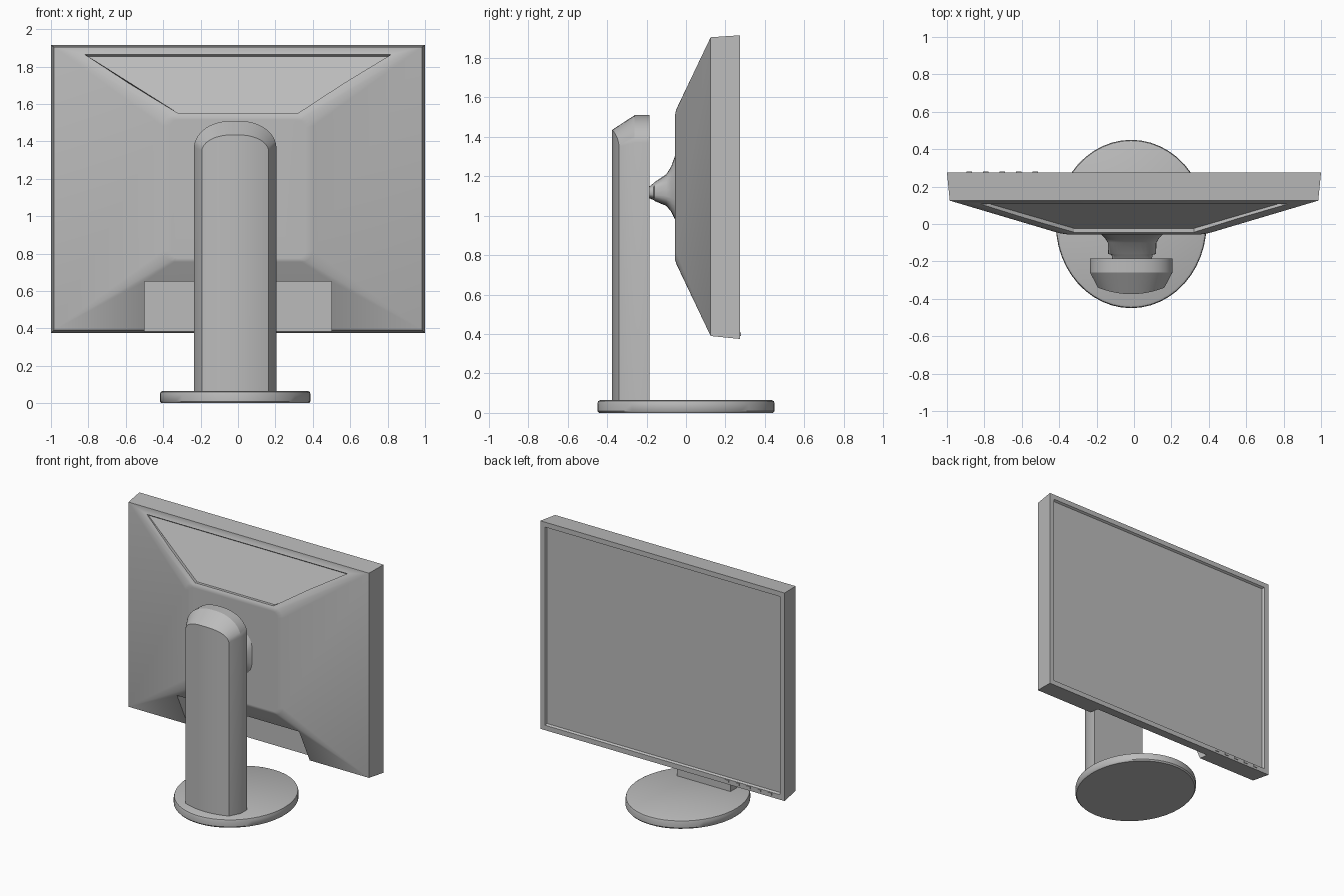
import bpy, bmesh, math
from math import cos, sin, pi

cube = bpy.data.objects.get("Cube")
if cube:
    bpy.data.objects.remove(cube, do_unlink=True)

grey = bpy.data.materials.new("Light grey plastic")
grey.use_nodes = True
grey.diffuse_color = (0.5, 0.5, 0.5, 1)
grey.node_tree.nodes["Principled BSDF"].inputs["Base Color"].default_value = (0.5, 0.5, 0.5, 1)


def finish(bm, name):
    """Turn a bmesh into a linked object with clean outward normals."""
    bmesh.ops.remove_doubles(bm, verts=bm.verts, dist=0.0001)
    bmesh.ops.recalc_face_normals(bm, faces=bm.faces)
    mesh = bpy.data.meshes.new(name)
    bm.to_mesh(mesh)
    bm.free()
    mesh.materials.append(grey)
    obj = bpy.data.objects.new(name, mesh)
    bpy.context.collection.objects.link(obj)
    return obj


def activate(obj):
    bpy.ops.object.select_all(action="DESELECT")
    obj.select_set(True)
    bpy.context.view_layer.objects.active = obj


def smooth(obj, degrees=30):
    activate(obj)
    bpy.ops.object.shade_smooth_by_angle(angle=math.radians(degrees))


def loft(name, rings):
    """Skin closed rings of equal length and cap both ends."""
    bm = bmesh.new()
    rows = [[bm.verts.new(p) for p in ring] for ring in rings]
    for a, b in zip(rows, rows[1:]):
        for i in range(len(a)):
            j = (i + 1) % len(a)
            bm.faces.new((a[i], a[j], b[j], b[i]))
    bm.faces.new(rows[0])
    bm.faces.new(rows[-1])
    return finish(bm, name)


def box(name, x, y, z):
    return loft(name, [[(x[0], y[0], h), (x[1], y[0], h), (x[1], y[1], h), (x[0], y[1], h)]
                       for h in z])


def cut(obj, cutter):
    mod = obj.modifiers.new("cut", "BOOLEAN")
    mod.operation = "DIFFERENCE"
    mod.solver = "EXACT"
    mod.object = cutter
    activate(obj)
    bpy.ops.object.modifier_apply(modifier=mod.name)
    bpy.data.objects.remove(cutter, do_unlink=True)


# Oval base with softened rims
def oval(scale, z, n=48):
    return [(-0.015 + 0.403 * scale * cos(2 * pi * i / n),
             0.45 * scale * sin(2 * pi * i / n), z) for i in range(n)]


base = loft("base", [oval(0.98, 0), oval(1, 0.01), oval(1, 0.045),
                     oval(0.99, 0.06), oval(0.965, 0.065)])
smooth(base, 40)

# Stand column: arched sections stacked from its rear to its bowed face
STEPS = 24


def arch(y, half_width, shoulder, top, bow=0):
    points = []
    for i in range(STEPS + 1):
        u = -cos(pi * i / STEPS)
        rise = max(0, 1 - abs(u) ** 2.4) ** 0.55
        front = y - bow * (1 - u * u)
        points.append(((-0.015 + half_width * u, front, 0.05),
                       (-0.015 + half_width * u, front, shoulder + (top - shoulder) * rise)))
    return points


bm = bmesh.new()
sections = [[(bm.verts.new(lo), bm.verts.new(hi)) for lo, hi in s] for s in (
    arch(-0.185, 0.22, 1.37, 1.51), arch(-0.26, 0.22, 1.37, 1.51),
    arch(-0.34, 0.178, 1.35, 1.435, 0.035))]
for s in (sections[0], sections[-1]):
    for a, b in zip(s, s[1:]):
        bm.faces.new((a[0], b[0], b[1], a[1]))
for s, t in zip(sections, sections[1:]):
    for k in (0, 1):
        for i in range(STEPS):
            bm.faces.new((s[i][k], s[i + 1][k], t[i + 1][k], t[i][k]))
    for i in (0, STEPS):
        bm.faces.new((s[i][0], s[i][1], t[i][1], t[i][0]))
smooth(finish(bm, "stand_column"))


# Flared mount between column and panel
def pad(y, half_width, low, high, n=32):
    ring = []
    for i in range(n):
        c, s = cos(2 * pi * i / n), sin(2 * pi * i / n)
        ring.append((-0.01 + half_width * math.copysign(abs(c) ** 0.6, c), y,
                     (low + high) / 2 + (high - low) / 2 * math.copysign(abs(s) ** 0.6, s)))
    return ring


smooth(loft("mount", [pad(-0.19, 0.105, 1.09, 1.145), pad(-0.165, 0.11, 1.08, 1.165),
                      pad(-0.16, 0.128, 1.075, 1.17), pad(-0.10, 0.13, 1.05, 1.21),
                      pad(-0.075, 0.145, 1.02, 1.25), pad(-0.05, 0.17, 0.97, 1.32)]), 40)


# Panel housing: tapered back with soft corners, then the rim
def rounded(y, half_width, low, high, radius=0.0, n=4):
    ring = []
    for k, (sx, sz) in enumerate(((1, 1), (-1, 1), (-1, -1), (1, -1))):
        cx = sx * (half_width - radius)
        cz = high - radius if sz > 0 else low + radius
        for i in range(n + 1):
            a = pi / 2 * (k + i / n)
            ring.append((cx + radius * cos(a), y, cz + radius * sin(a)))
    return ring


panel = loft("panel_housing", [
    rounded(-0.055, 0.36, 0.775, 1.515, 0.04), rounded(-0.049, 0.40, 0.755, 1.54, 0.06),
    rounded(0.125, 0.985, 0.39, 1.905), rounded(0.275, 1.0, 0.375, 1.915)])

# Recessed screen inside the bezel
bm = bmesh.new()
bm.from_mesh(panel.data)
screen = max(bm.faces, key=lambda f: f.calc_center_median().y)
bmesh.ops.inset_region(bm, faces=[screen], thickness=0.052)
bmesh.ops.inset_region(bm, faces=[screen], thickness=0.012, depth=-0.015)
bm.to_mesh(panel.data)
bm.free()

# Notch in the lower back
cut(panel, box("notch_cutter", (-0.5, 0.5), (-0.2, 0.2), (0.2, 0.65)))


# Sunken trapezoid on the upper back slope
def trapezoid(offset, top):
    def slope(z):
        return -0.055 + (z - 1.53) * 0.48 + offset
    return [(-0.32, slope(1.55), 1.55), (0.32, slope(1.55), 1.55),
            (0.82, slope(top), top), (-0.82, slope(top), top)]


cut(panel, loft("recess_cutter", [trapezoid(0.022, 1.853), trapezoid(-0.022, 1.877)]))
smooth(panel)
panel.modifiers.new("weighted_normals", "WEIGHTED_NORMAL").keep_sharp = True

# Row of control buttons on the lower bezel
for i in range(5):
    x = -0.88 + 0.088 * i
    box(f"button_{i + 1}", (x - 0.015, x + 0.015), (0.27, 0.28), (0.39, 0.407))
